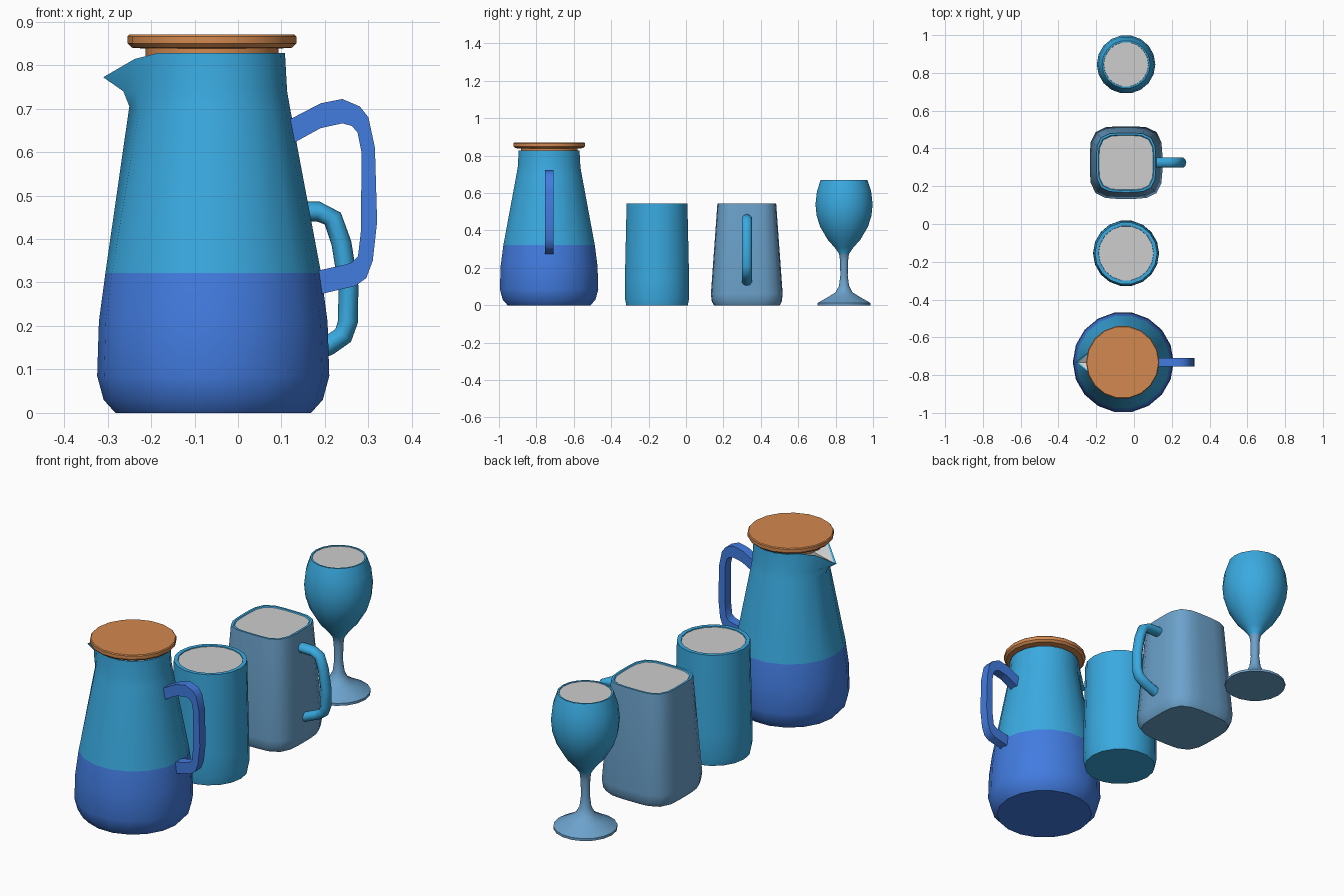
import bpy, bmesh, math
from mathutils import Vector

if "Cube" in bpy.data.objects:
    bpy.data.objects.remove(bpy.data.objects["Cube"])

SIDES = 18


def mat(name, rgb):
    m = bpy.data.materials.new(name)
    m.diffuse_color = (*rgb, 1)
    m.use_nodes = True
    m.node_tree.nodes["Principled BSDF"].inputs["Base Color"].default_value = m.diffuse_color
    return m


SKY = mat("sky_blue", (0.042, 0.40, 0.745))
BLUE = mat("deep_blue", (0.055, 0.20, 0.745))
STEEL = mat("steel_blue", (0.15, 0.36, 0.60))
WOOD = mat("wood_orange", (0.65, 0.25, 0.08))
WHITE = mat("pale_grey", (0.61, 0.61, 0.61))


def finish(name, bm, mats, angle=40):
    bmesh.ops.recalc_face_normals(bm, faces=bm.faces)
    me = bpy.data.meshes.new(name)
    bm.to_mesh(me)
    bm.free()
    for m in mats:
        me.materials.append(m)
    me.shade_smooth()
    me.set_sharp_from_angle(angle=math.radians(angle))
    ob = bpy.data.objects.new(name, me)
    bpy.context.collection.objects.link(ob)
    return ob


def lathe(name, cx, cy, profile, mats, rule=None, power=2, sides=SIDES, tweak=None, fill=False):
    """Stack of closed rings; power > 2 gives a rounded square.
    rule(z) picks the side material; fill colours the top cap with the last material."""
    bm = bmesh.new()
    rings = []
    for k, (r, z) in enumerate(profile):
        ring = []
        for i in range(sides):
            a = 2 * math.pi * i / sides
            c, s = math.cos(a), math.sin(a)
            q = r / (abs(c) ** power + abs(s) ** power) ** (1 / power)
            p = Vector((cx + q * c, cy + q * s, z))
            if tweak:
                tweak(k, i, p)
            ring.append(bm.verts.new(p))
        rings.append(ring)
    for a, b in zip(rings, rings[1:]):
        for i in range(sides):
            j = (i + 1) % sides
            f = bm.faces.new((a[i], a[j], b[j], b[i]))
            if rule:
                f.material_index = rule(f.calc_center_median().z)
    bottom = bm.faces.new(rings[0][::-1])
    if rule:
        bottom.material_index = rule(profile[0][1])
    # top cap as a fan, so it can follow an uneven rim
    mid = bm.verts.new((cx, cy, profile[-1][1]))
    for i in range(sides):
        f = bm.faces.new((rings[-1][i], rings[-1][(i + 1) % sides], mid))
        f.material_index = len(mats) - 1 if fill else 0
    return finish(name, bm, mats)


# Pitcher with a spout pulled out of the upper rings on the -x side
PX, PY = -0.057, -0.732
spout = {5: ((-0.250, 0), (-0.226, 0)),
         6: ((-0.264, 0), (-0.232, 0)),
         7: ((-0.310, -0.056), (-0.238, -0.014)),
         8: ((-0.296, -0.054), (-0.230, -0.014))}


def pull_spout(k, i, p):
    d = abs(i - SIDES // 2)
    if k in spout and d < 2:
        x, dz = spout[k][d]
        p.x = x
        p.z += dz


lathe("pitcher", PX, PY,
      [(0.225, 0), (0.252, 0.03), (0.267, 0.085), (0.263, 0.21), (0.248, 0.322),
       (0.176, 0.705), (0.170, 0.74), (0.165, 0.828), (0.156, 0.826)],
      [BLUE, SKY, WHITE], rule=lambda z: 0 if z < 0.322 else 1,
      tweak=pull_spout, fill=True)

# Wooden lid with a narrower plug
lathe("pitcher_lid", -0.06, PY,
      [(0.153, 0.815), (0.153, 0.838), (0.184, 0.840), (0.194, 0.850),
       (0.194, 0.866), (0.190, 0.870)], [WOOD])

# Flat-sided pitcher handle: outer and inner outline, extruded in y
outer = [(0.09, 0.66), (0.19, 0.712), (0.24, 0.722), (0.28, 0.705), (0.30, 0.68), (0.315, 0.61),
         (0.32, 0.44), (0.31, 0.35), (0.295, 0.31), (0.27, 0.292), (0.16, 0.266)]
inner = [(0.09, 0.60), (0.19, 0.655), (0.24, 0.666), (0.262, 0.66), (0.275, 0.645), (0.284, 0.60),
         (0.283, 0.42), (0.276, 0.36), (0.262, 0.346), (0.25, 0.342), (0.16, 0.322)]


def sweep(name, sections, m, angle):
    bm = bmesh.new()
    loops = [[bm.verts.new(p) for p in s] for s in sections]
    n = len(loops[0])
    for a, b in zip(loops, loops[1:]):
        for i in range(n):
            bm.faces.new((a[i], a[(i + 1) % n], b[(i + 1) % n], b[i]))
    bm.faces.new(loops[0])
    bm.faces.new(loops[-1][::-1])
    return finish(name, bm, [m], angle)


W = 0.023
sweep("pitcher_handle",
      [[(o[0], PY - W, o[1]), (o[0], PY + W, o[1]), (i[0], PY + W, i[1]), (i[0], PY - W, i[1])]
       for o, i in zip(outer, inner)], BLUE, 40)

# Tumbler
lathe("tumbler", -0.042, -0.155,
      [(0.167, 0), (0.175, 0.04), (0.174, 0.15), (0.165, 0.545), (0.146, 0.545), (0.145, 0.541)],
      [SKY, WHITE], rule=lambda z: 0, fill=True)

# Rounded-square mug
MY = 0.325
lathe("mug", -0.042, MY,
      [(0.176, 0), (0.187, 0.02), (0.192, 0.06), (0.157, 0.545), (0.147, 0.545), (0.143, 0.541)],
      [STEEL, SKY, WHITE], rule=lambda z: 1 if z > 0.542 else 0,
      power=4, sides=24, fill=True)

# Round mug handle swept along a path
path = [Vector((x, 0, z)) for x, z in
        [(0.09, 0.465), (0.185, 0.463), (0.218, 0.447), (0.238, 0.39), (0.254, 0.29),
         (0.253, 0.21), (0.242, 0.178), (0.21, 0.156), (0.11, 0.115)]]
sections = []
for k, p in enumerate(path):
    t = (path[min(k + 1, len(path) - 1)] - path[max(k - 1, 0)]).normalized()
    n = Vector((-t.z, 0, t.x))
    sections.append([p + n * 0.023 * math.cos(a) + Vector((0, MY + 0.028 * math.sin(a), 0))
                     for a in (math.pi * j / 5 for j in range(10))])
sweep("mug_handle", sections, SKY, 50)

# Stemmed glass
lathe("wine_glass", -0.042, 0.845,
      [(0.144, 0), (0.144, 0.012), (0.085, 0.045), (0.045, 0.070), (0.027, 0.105), (0.020, 0.16),
       (0.022, 0.24), (0.027, 0.275), (0.050, 0.308), (0.088, 0.35), (0.130, 0.42), (0.149, 0.48),
       (0.155, 0.54), (0.147, 0.61), (0.127, 0.67), (0.119, 0.67), (0.118, 0.667)],
      [STEEL, SKY, WHITE], rule=lambda z: 0 if z < 0.28 else 1, fill=True)
